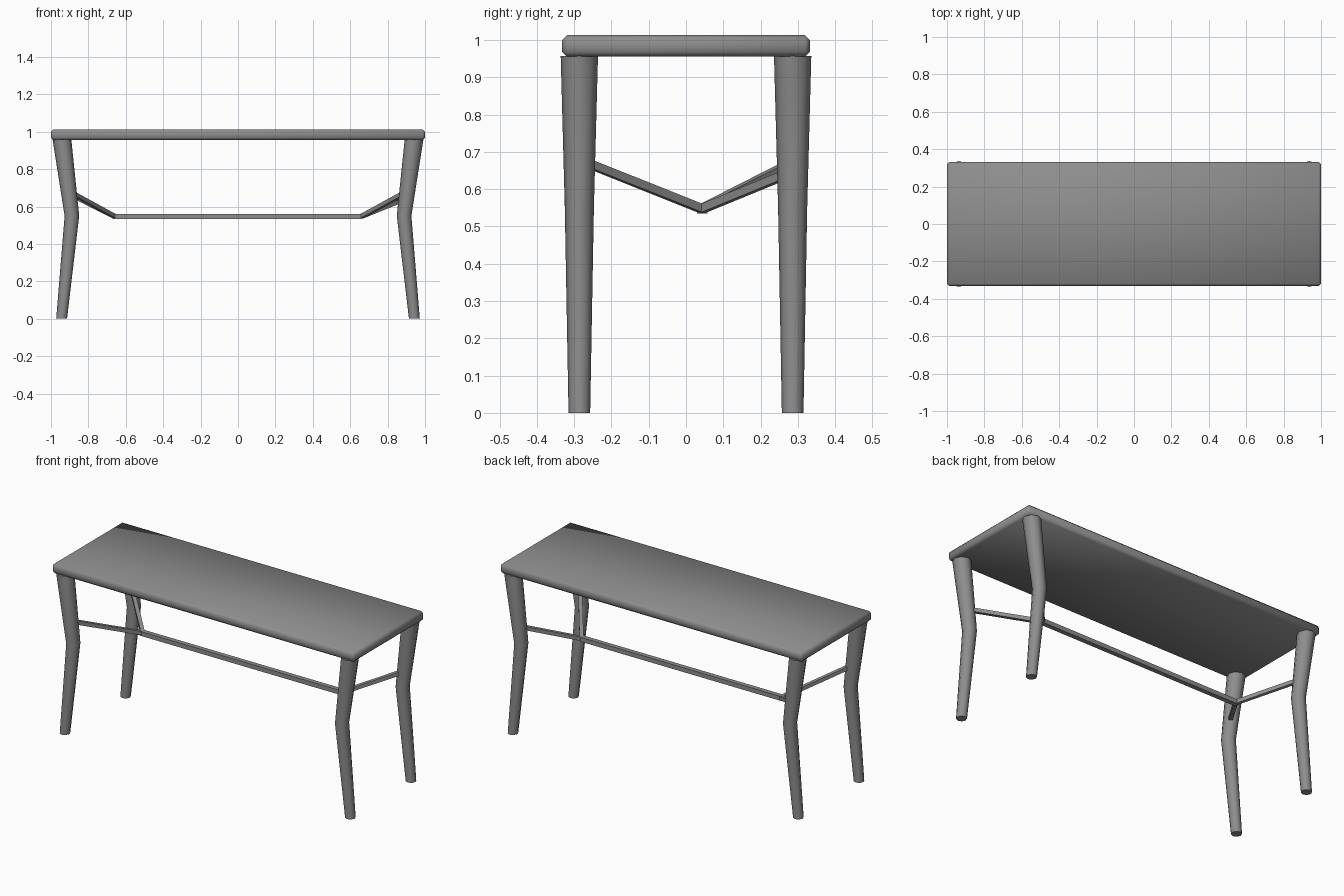
import bpy
import bmesh
import math
from mathutils import Vector

old = bpy.data.objects.get("Cube")
if old:
    bpy.data.objects.remove(old, do_unlink=True)

grey = bpy.data.materials.new("Mid grey")
grey.use_nodes = True
COLOUR = (0.27, 0.27, 0.27, 1)
grey.diffuse_color = COLOUR
grey.node_tree.nodes["Principled BSDF"].inputs["Base Color"].default_value = COLOUR


def finish(name, bm, smooth_angle):
    bmesh.ops.recalc_face_normals(bm, faces=bm.faces)
    mesh = bpy.data.meshes.new(name)
    bm.to_mesh(mesh)
    bm.free()
    mesh.materials.append(grey)
    obj = bpy.data.objects.new(name, mesh)
    bpy.context.collection.objects.link(obj)
    bpy.ops.object.select_all(action='DESELECT')
    obj.select_set(True)
    bpy.context.view_layer.objects.active = obj
    bpy.ops.object.shade_smooth_by_angle(angle=math.radians(smooth_angle))
    return obj


def loft(bm, rings):
    """Skin a list of equal-length point rings and cap both ends."""
    loops = [[bm.verts.new(p) for p in ring] for ring in rings]
    n = len(loops[0])
    for a, b in zip(loops, loops[1:]):
        for i in range(n):
            j = (i + 1) % n
            bm.faces.new((a[i], a[j], b[j], b[i]))
    bm.faces.new(loops[0])
    bm.faces.new(loops[-1])


def leg(name, sx, sy):
    # Tapered leg with a knee: (x, z, radius)
    bm = bmesh.new()
    rings = []
    for x, z, r in ((0.943, 0, 0.029), (0.888, 0.55, 0.039), (0.941, 0.957, 0.05)):
        rings.append([(sx * x + r * math.cos(k * math.pi / 4),
                       sy * 0.286 + r * math.sin(k * math.pi / 4), z)
                      for k in range(8)])
    loft(bm, rings)
    finish(name, bm, 50)


def bar(name, start, end, width=0.028, height=0.026):
    # Square bar with upright ends between two points
    start, end = Vector(start), Vector(end)
    along = (end - start).normalized()
    side = along.cross(Vector((0, 0, 1))).normalized() * width / 2
    up = side.cross(along).normalized() * height / 2
    bm = bmesh.new()
    loft(bm, [[p + side + up, p + side - up, p - side - up, p - side + up]
              for p in (start, end)])
    finish(name, bm, 30)


# Table top with chamfered rim
bm = bmesh.new()
bmesh.ops.create_cube(bm, size=1)
for v in bm.verts:
    v.co = Vector((v.co.x * 2, v.co.y * 0.664, 0.984 + v.co.z * 0.058))
bmesh.ops.bevel(bm, geom=bm.edges[:], offset=0.013, segments=1, affect='EDGES')
finish("table_top", bm, 60)

# Legs
for side, sx in (("left", 1), ("right", -1)):
    for end, sy in (("front", -1), ("back", 1)):
        leg(f"{end}_{side}_leg", sx, sy)

# Long stretcher and its angled arms
BEAM_Y, BEAM_Z = 0.043, 0.547
bar("stretcher", (-0.67, BEAM_Y, BEAM_Z), (0.66, BEAM_Y, BEAM_Z))
for name, sx, sy, z in (("front_left_arm", 1, -1, 0.67), ("back_left_arm", 1, 1, 0.638),
                        ("front_right_arm", -1, -1, 0.67), ("back_right_arm", -1, 1, 0.66)):
    bar(name, (sx * 0.66, BEAM_Y, BEAM_Z), (sx * 0.885, sy * 0.265, z), 0.022, 0.022)
